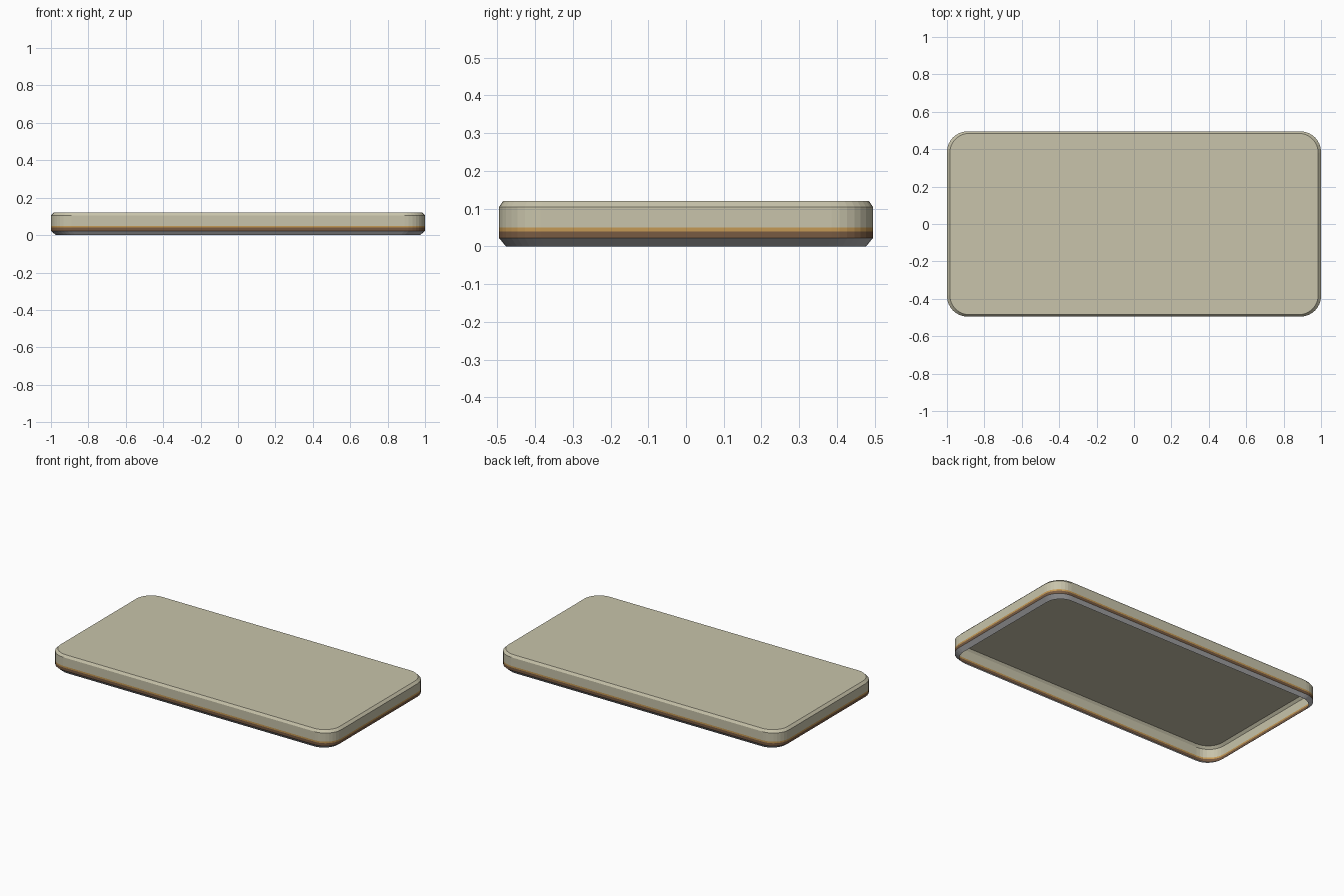
import bpy
import bmesh
from math import cos, sin, pi

cube = bpy.data.objects.get("Cube")
if cube:
    bpy.data.objects.remove(cube, do_unlink=True)

HALF_X, HALF_Y, RADIUS, STEPS = 1.0, 0.495, 0.11, 8
SIDE_STRETCH = 1.5  # insets are wider along x


def material(name, rgb):
    mat = bpy.data.materials.new(name)
    mat.use_nodes = True
    color = (*rgb, 1.0)
    mat.diffuse_color = color
    mat.node_tree.nodes["Principled BSDF"].inputs["Base Color"].default_value = color
    return mat


def rounded_ring(bm, inset, z):
    """Rounded rectangle of vertices, counter-clockwise from above."""
    hx, hy, r = HALF_X - inset * SIDE_STRETCH, HALF_Y - inset, RADIUS - inset / 2
    ring = []
    for corner, (sx, sy) in enumerate([(1, 1), (-1, 1), (-1, -1), (1, -1)]):
        for i in range(STEPS + 1):
            a = (corner + i / STEPS) * pi / 2
            ring.append(bm.verts.new((sx * (hx - r) + r * cos(a),
                                      sy * (hy - r) + r * sin(a), z)))
    return ring


def shell(name, profile, mat, capped=False):
    """Open band through the (inset, height) profile, optionally closed on top."""
    bm = bmesh.new()
    rings = [rounded_ring(bm, inset, z) for inset, z in profile]
    for low, high in zip(rings, rings[1:]):
        for i in range(len(low)):
            j = (i + 1) % len(low)
            bm.faces.new((low[i], low[j], high[j], high[i]))
    if capped:
        bm.faces.new(rings[-1])
    mesh = bpy.data.meshes.new(name)
    bm.to_mesh(mesh)
    bm.free()
    mesh.materials.append(mat)
    obj = bpy.data.objects.new(name, mesh)
    bpy.context.collection.objects.link(obj)


cream = material("cream", (0.58, 0.55, 0.405))
orange = material("orange", (0.56, 0.32, 0.09))
brown = material("brown", (0.19, 0.105, 0.055))
grey = material("grey", (0.45, 0.45, 0.46))

# Tapered foot, open underneath
shell("base_rim", [(0.018, 0.0), (0.0, 0.022)], grey)
# Coloured bands around the side
shell("lower_band", [(0.0, 0.022), (0.0, 0.04)], brown)
shell("upper_band", [(0.0, 0.04), (0.0, 0.05)], orange)
# Slab with straight sides and a bevelled top edge
shell("top_slab", [(0.0, 0.05), (0.0, 0.105), (0.01, 0.12)], cream, capped=True)
